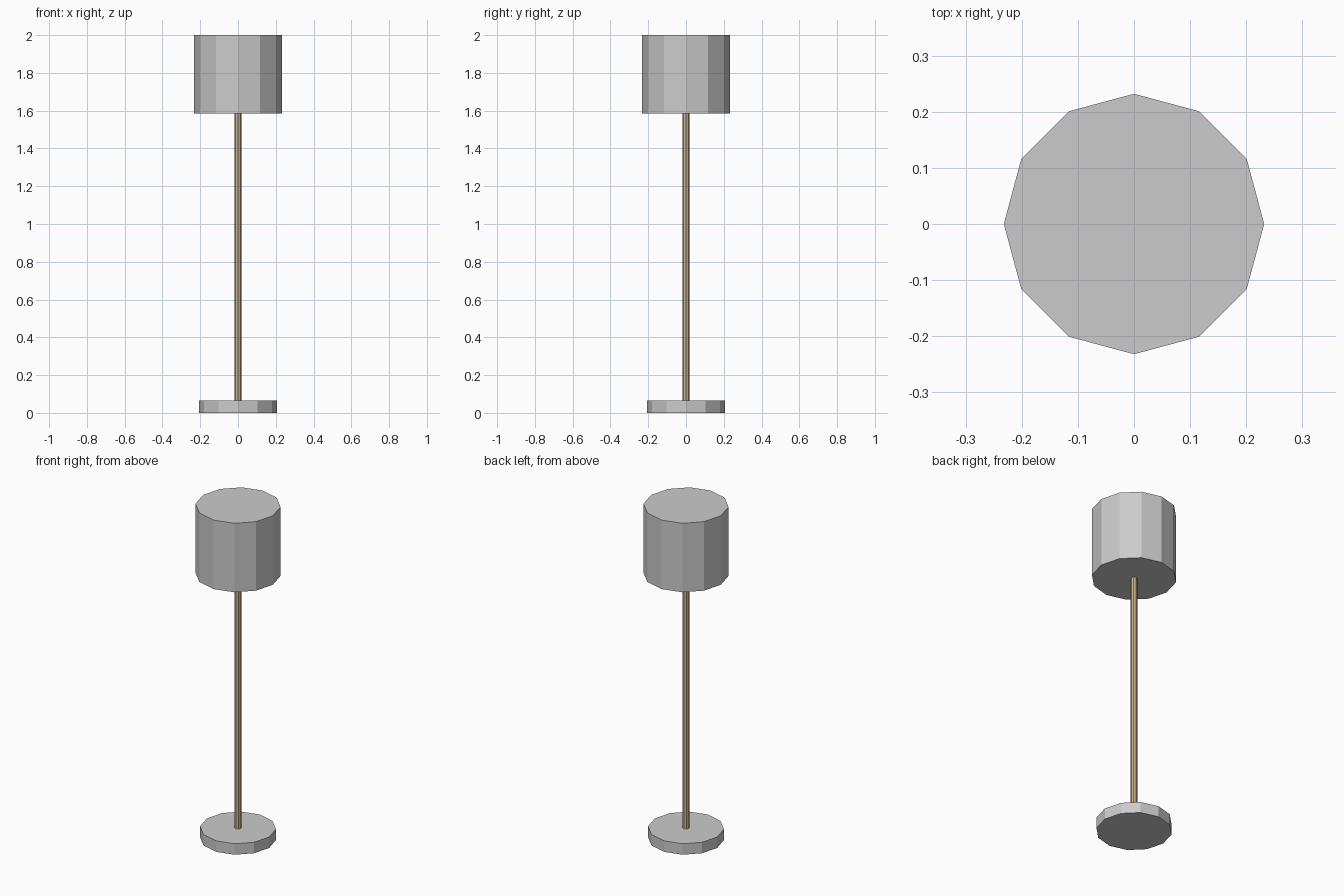
import bpy

if "Cube" in bpy.data.objects:
    bpy.data.objects.remove(bpy.data.objects["Cube"])


def cylinder(name, radius, z0, z1, sides):
    """Flat-shaded closed prism standing between two heights."""
    bpy.ops.mesh.primitive_cylinder_add(
        vertices=sides, radius=radius, depth=z1 - z0,
        location=(0, 0, (z0 + z1) / 2))
    obj = bpy.context.object
    obj.name = name
    return obj


# Weighted foot disc
cylinder("base", 0.207, 0.0, 0.066, 12)

# Slim tan pole joining base and shade
pole = cylinder("pole", 0.0185, 0.066, 1.586, 8)
tan = bpy.data.materials.new("tan")
tan.diffuse_color = (0.60, 0.47, 0.28, 1)
tan.use_nodes = True
tan.node_tree.nodes["Principled BSDF"].inputs["Base Color"].default_value = tan.diffuse_color
pole.data.materials.append(tan)

# Drum lampshade, closed at both ends
cylinder("lampshade", 0.232, 1.586, 2.0, 12)
